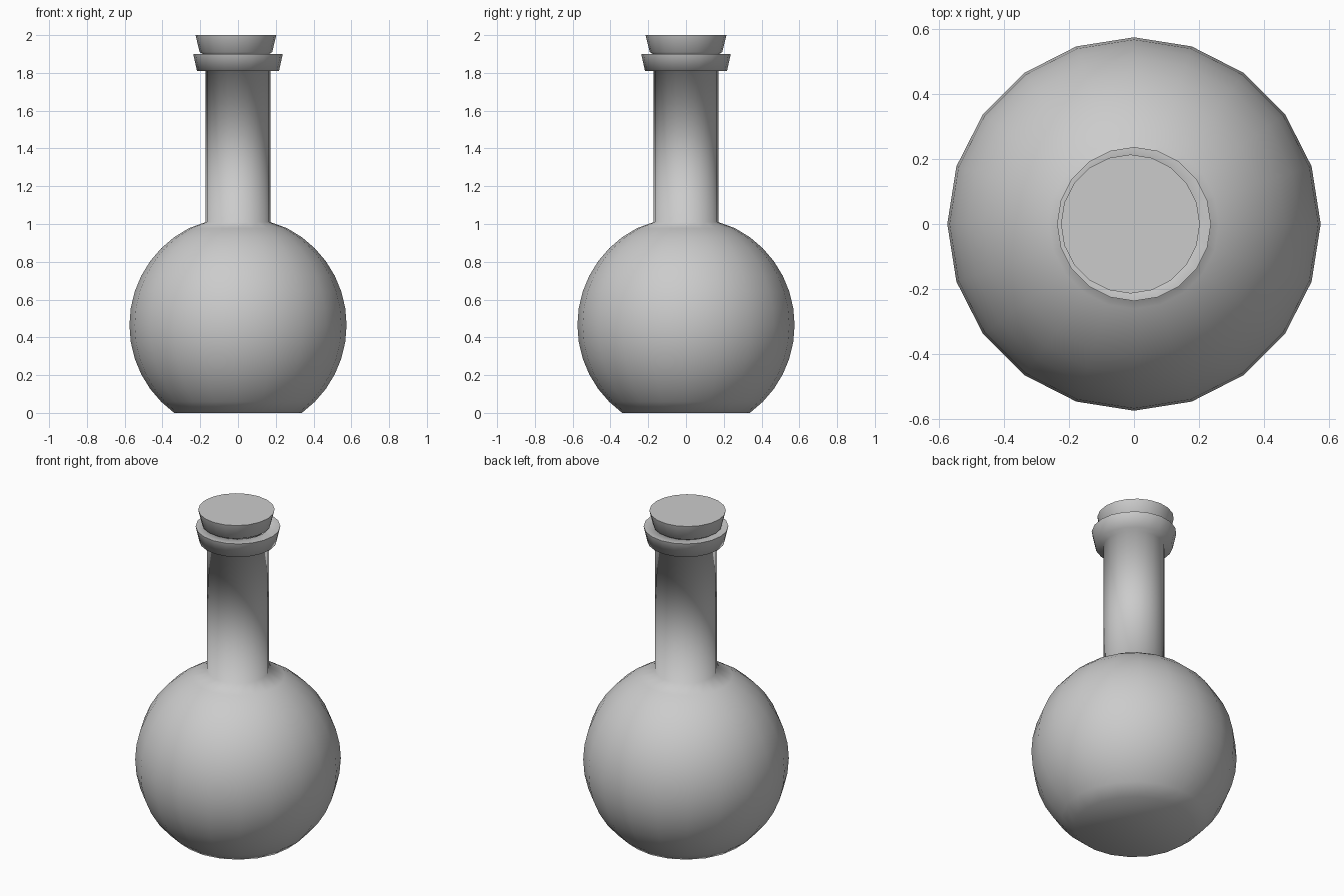
import bpy, bmesh, math
from math import sin, cos, pi, radians

if "Cube" in bpy.data.objects:
    bpy.data.objects.remove(bpy.data.objects["Cube"])

SIDES = 20


def lathe(name, profile, x=0.0, cap_top=True, angle=50):
    """Revolve (radius, z) points around the vertical axis."""
    bm = bmesh.new()
    rings = [[bm.verts.new((r * cos(2 * pi * i / SIDES), r * sin(2 * pi * i / SIDES), z))
              for i in range(SIDES)] for r, z in profile]
    for low, high in zip(rings, rings[1:]):
        for i in range(SIDES):
            j = (i + 1) % SIDES
            bm.faces.new((low[i], low[j], high[j], high[i]))
    bm.faces.new(rings[0][::-1])
    if cap_top:
        bm.faces.new(rings[-1])
    mesh = bpy.data.meshes.new(name)
    bm.to_mesh(mesh)
    bm.free()
    obj = bpy.data.objects.new(name, mesh)
    bpy.context.collection.objects.link(obj)
    obj.location.x = x
    bpy.ops.object.select_all(action='DESELECT')
    obj.select_set(True)
    bpy.context.view_layer.objects.active = obj
    bpy.ops.object.shade_smooth_by_angle(angle=radians(angle))
    return obj


# Round flask: flattened sphere, straight neck, flared lip and mouth
R, CZ = 0.575, 0.465
bulb = [(R * cos(radians(a)), CZ + R * sin(radians(a))) for a in range(-54, 72, 9)]
neck = [(0.172, 1.01), (0.172, 1.81)]
lip = [(0.217, 1.81), (0.237, 1.90), (0.172, 1.90), (0.155, 1.87)]
lathe("flask", bulb + neck + lip, cap_top=False, angle=95)

# Tapered stopper sitting slightly off-centre in the mouth
lathe("stopper", [(0.15, 1.87), (0.176, 1.90), (0.192, 1.91), (0.214, 2.0)], x=-0.011)

# Put the flask base exactly on the ground
for v in bpy.data.objects["flask"].data.vertices:
    if v.co.z < 0.01:
        v.co.z = 0.0
